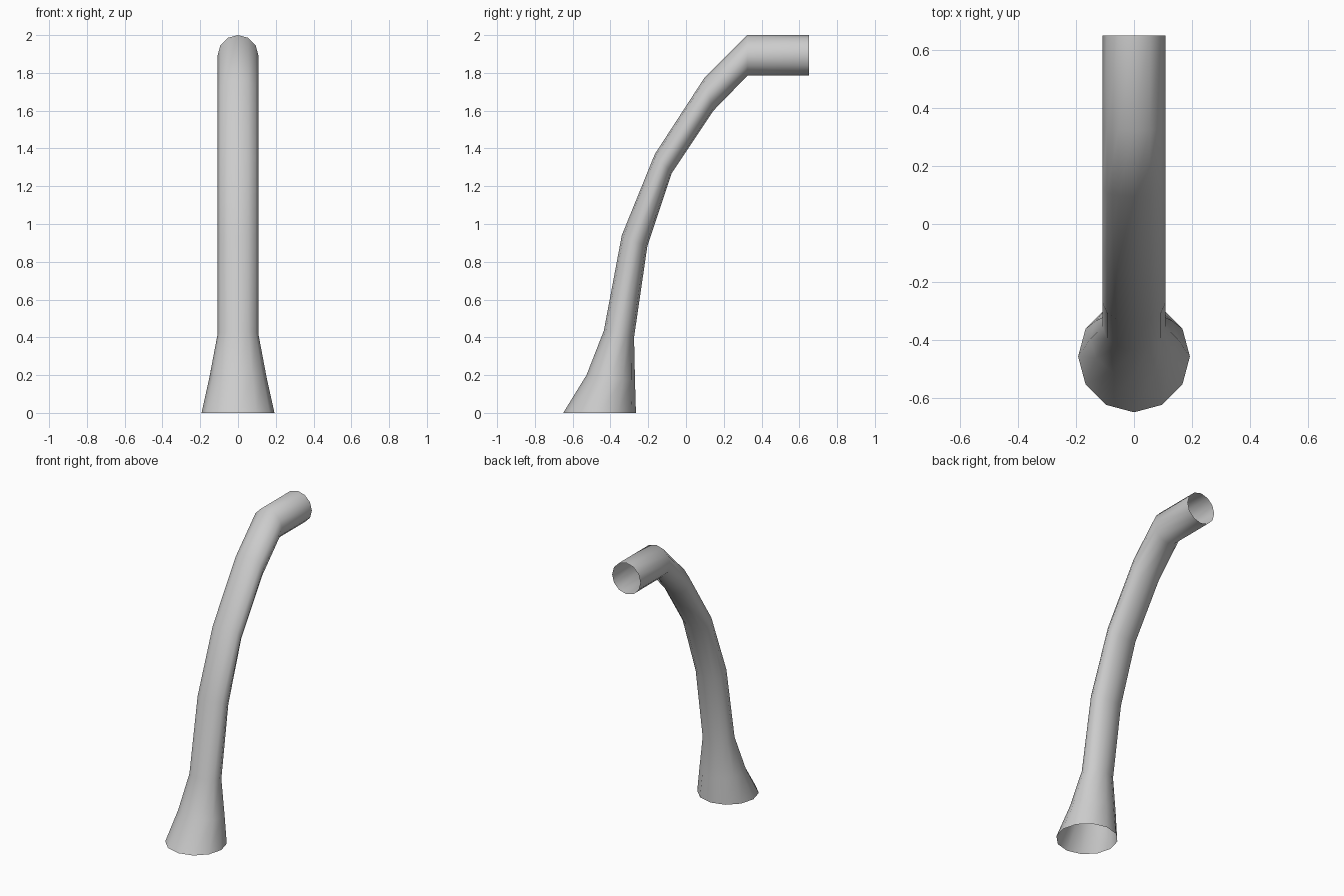
import bpy, bmesh, math

if "Cube" in bpy.data.objects:
    bpy.data.objects.remove(bpy.data.objects["Cube"])

SIDES = 12
# Cross-sections: outer-bend point (y, z), inner-bend point (y, z), half width in x
RINGS = [
    ((-0.65, 0.0), (-0.265, 0.0), 0.193),
    ((-0.527, 0.20), (-0.27, 0.17), 0.152),
    ((-0.435, 0.435), (-0.275, 0.40), 0.108),
    ((-0.34, 0.94), (-0.205, 0.88), 0.108),
    ((-0.165, 1.37), (-0.075, 1.27), 0.108),
    ((0.095, 1.77), (0.145, 1.60), 0.108),
    ((0.325, 2.0), (0.325, 1.785), 0.108),
    ((0.65, 2.0), (0.65, 1.785), 0.108),
]


def make_ring(bm, outer, inner, half_width):
    verts = []
    for i in range(SIDES):
        a = 2 * math.pi * i / SIDES
        t = (1 - math.cos(a)) / 2
        y, z = (o + (n - o) * t for o, n in zip(outer, inner))
        verts.append(bm.verts.new((half_width * math.sin(a), y, z)))
    return verts


# Open-ended bent pipe lofted through the cross-sections
bm = bmesh.new()
rings = [make_ring(bm, *r) for r in RINGS]
for low, high in zip(rings, rings[1:]):
    for i in range(SIDES):
        j = (i + 1) % SIDES
        bm.faces.new((low[i], low[j], high[j], high[i])).smooth = True

mesh = bpy.data.meshes.new("bent_pipe")
bm.to_mesh(mesh)
bm.free()
pipe = bpy.data.objects.new("bent_pipe", mesh)
bpy.context.collection.objects.link(pipe)
